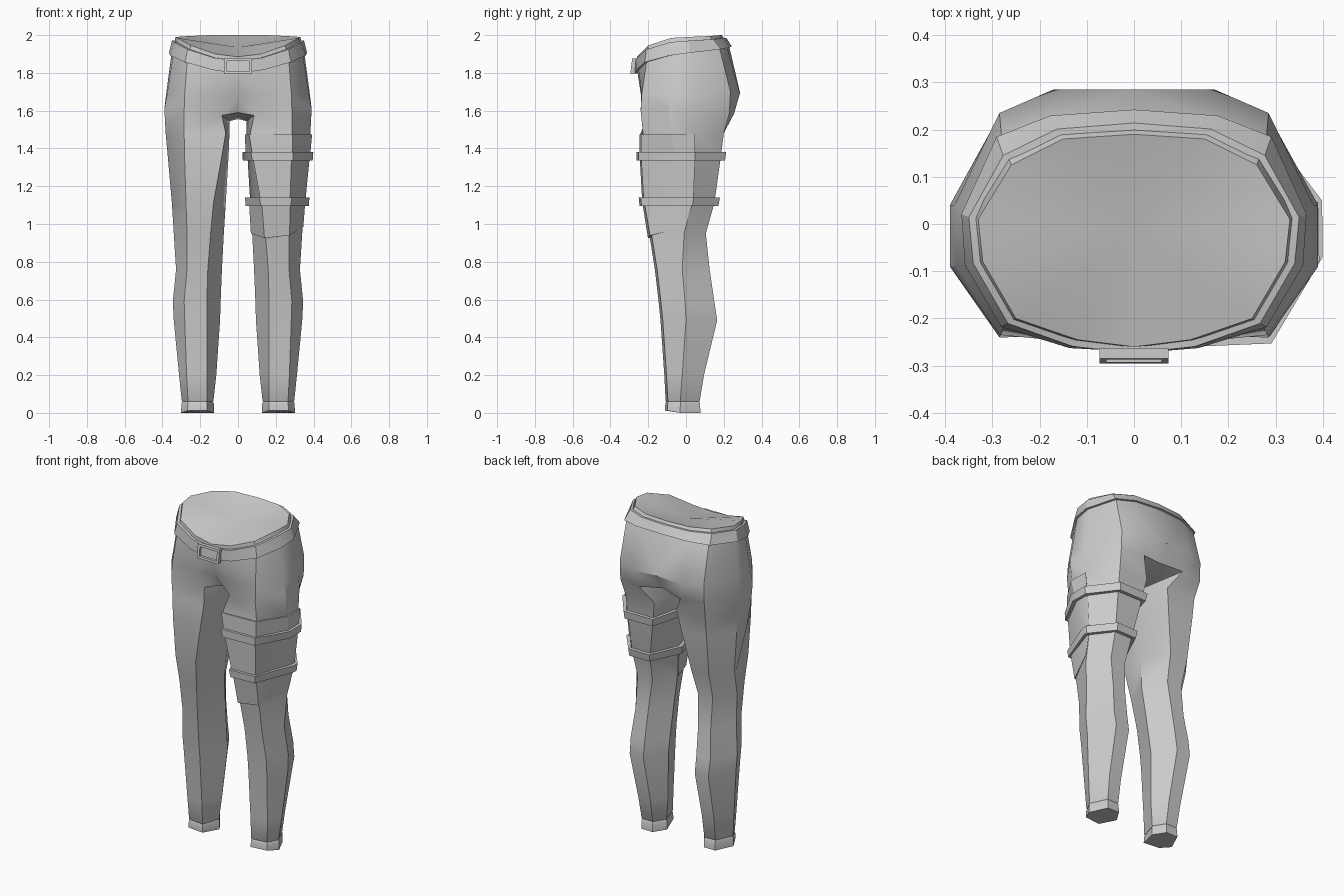
import bpy, bmesh, math
from mathutils import Vector

if "Cube" in bpy.data.objects:
    bpy.data.objects.remove(bpy.data.objects["Cube"])

grey = bpy.data.materials.new("cloth grey")
grey.diffuse_color = (0.6, 0.6, 0.6, 1)
grey.use_nodes = True
grey.node_tree.nodes["Principled BSDF"].inputs["Base Color"].default_value = grey.diffuse_color


def finish(name, bm, angle=30):
    bmesh.ops.remove_doubles(bm, verts=bm.verts, dist=0.0005)
    bmesh.ops.recalc_face_normals(bm, faces=bm.faces)
    me = bpy.data.meshes.new(name)
    bm.to_mesh(me)
    bm.free()
    ob = bpy.data.objects.new(name, me)
    bpy.context.collection.objects.link(ob)
    me.materials.append(grey)
    bpy.ops.object.select_all(action='DESELECT')
    ob.select_set(True)
    bpy.context.view_layer.objects.active = ob
    bpy.ops.object.shade_smooth_by_angle(angle=math.radians(angle))
    return ob


def bridge(bm, a, b, closed=True):
    n = len(a)
    for i in range(n if closed else n - 1):
        j = (i + 1) % n
        bm.faces.new((a[i], a[j], b[j], b[i]))


# leg sections: z, x inner, x front inner, x front outer, x outer,
# y front, y side front, y side back, y back
LEG = [
    (1.48, .045, .065, .285, .383, -.240, -.08, .04, .200),
    (1.36, .050, .085, .283, .372, -.240, -.06, .04, .185),
    (1.11, .065, .130, .275, .350, -.225, .01, .03, .150),
    (0.95, .075, .145, .270, .340, -.195, -.01, -.01, .105),
    (0.76, .085, .160, .270, .328, -.165, -.02, -.02, .125),
    (0.59, .092, .165, .285, .345, -.145, -.005, -.005, .150),
    (0.49, .095, .165, .282, .340, -.135, .0, .0, .165),
    (0.20, .115, .165, .272, .312, -.115, -.02, -.02, .095),
    (0.065, .130, .165, .265, .298, -.108, -.03, -.03, .073),
]


def section(r):
    z, xi, xa, xb, xo, yf, s1, s2, yb = r
    return [Vector(p) for p in (
        (xi, (yf + yb) / 2 + .02, z), (xa, yf, z), (xb, yf + .012, z),
        (xo, s1, z), (xo, s2, z), (xb - .015, yb, z), (xa + .01, yb, z))]


def leg_at(z):
    """Leg section interpolated at a height."""
    for a, b in zip(LEG, LEG[1:]):
        if a[0] >= z >= b[0]:
            t = (a[0] - z) / (a[0] - b[0])
            return [p.lerp(q, t) for p, q in zip(section(a), section(b))]


def grow(ring, d):
    c = sum(ring, Vector()) / len(ring)
    out = []
    for p in ring:
        v = Vector((p.x - c.x, p.y - c.y, 0))
        out.append(p + v.normalized() * d)
    return out


# trousers: half rings from the front centre to the back centre
HIPS = [
    [(0, -.26, 1.885), (.12, -.245, 1.90), (.25, -.2, 1.945), (.32, -.08, 1.985),
     (.33, .01, 1.99), (.26, .125, 1.995), (.15, .18, 2), (0, .19, 2)],
    [(0, -.255, 1.79), (.13, -.25, 1.81), (.27, -.21, 1.85), (.345, -.085, 1.885),
     (.352, .02, 1.90), (.28, .18, 1.92), (.17, .22, 1.93), (0, .23, 1.935)],
    [(0, -.225, 1.68), (.12, -.238, 1.68), (.283, -.235, 1.68), (.375, -.09, 1.69),
     (.38, .04, 1.69), (.285, .235, 1.70), (.17, .285, 1.69), (0, .285, 1.70)],
    [(0, -.15, 1.59), (.085, -.205, 1.575), (.285, -.24, 1.60), (.39, -.09, 1.61),
     (.39, .04, 1.61), (.285, .23, 1.585), (.14, .255, 1.585), (0, .225, 1.60)],
]

bm = bmesh.new()
rows = [[bm.verts.new(p) for p in r] for r in HIPS]
for a, b in zip(rows, rows[1:]):
    bridge(bm, a, b, False)
# crotch bridge
hem = rows[-1]
mid = bm.verts.new((0, .03, 1.555))
inner = bm.verts.new((.045, .02, 1.545))
bm.faces.new((hem[0], hem[1], inner, mid))
bm.faces.new((mid, inner, hem[6], hem[7]))
# leg
prev = [inner] + hem[1:7]
for r in LEG:
    ring = [bm.verts.new(p) for p in section(r)]
    bridge(bm, prev, ring)
    prev = ring
# stitched ankle hem and sole cap
for z, d in ((.06, -.004), (.05, .002), (.012, .003)):
    pts = grow(section((z,) + LEG[-1][1:]), d)
    if z < .02:
        for i in (0, 4, 5, 6, 3):
            pts[i].z = 0
    ring = [bm.verts.new(p) for p in pts]
    bridge(bm, prev, ring)
    prev = ring
bm.faces.new(prev)
# mirrored half
dup = bmesh.ops.duplicate(bm, geom=bm.verts[:] + bm.edges[:] + bm.faces[:])["geom"]
for v in dup:
    if isinstance(v, bmesh.types.BMVert):
        v.co.x *= -1
bmesh.ops.reverse_faces(bm, faces=[f for f in dup if isinstance(f, bmesh.types.BMFace)])
bmesh.ops.remove_doubles(bm, verts=bm.verts, dist=0.0005)
# closed waist, slightly sunken in the middle
rim = [e for e in bm.edges if e.is_boundary]
centre = bm.verts.new((0, -.02, 1.935))
for e in rim:
    bm.faces.new((e.verts[0], e.verts[1], centre))
finish("trousers", bm, 32)


def band(name, top, bottom, out, inset, closed=True):
    """Band with thickness following two rings."""
    bm = bmesh.new()
    loops = [grow(top, inset), grow(top, out), grow(bottom, out), grow(bottom, inset)]
    loops = [[bm.verts.new(p) for p in r] for r in loops]
    for i in range(4):
        bridge(bm, loops[i], loops[(i + 1) % 4], closed)
    if not closed:
        for k in (0, -1):
            bm.faces.new([r[k] for r in loops])
    return finish(name, bm)


# belt around the waist
def full(half):
    h = [Vector(p) for p in half]
    return h + [Vector((-p.x, p.y, p.z)) for p in h[-2:0:-1]]


a, b = full(HIPS[0]), full(HIPS[1])
band("belt", [p.lerp(q, .22) for p, q in zip(a, b)],
     [p.lerp(q, .93) for p, q in zip(a, b)], .015, -.004)

# buckle frame
bm = bmesh.new()
loops = []
for w, h, y in ((.073, .042, -.268), (.073, .042, -.29), (.058, .028, -.29), (.058, .028, -.275)):
    loops.append([bm.verts.new((sx * w, y + .12 * (.0 - sz * h) * -1, 1.835 + sz * h))
                  for sx, sz in ((-1, -1), (1, -1), (1, 1), (-1, 1))])
for p, q in zip(loops, loops[1:]):
    bridge(bm, p, q)
bm.faces.new(loops[-1])
bm.faces.new(loops[0])
finish("buckle", bm)

# thigh straps
for name, hi, lo in (("upper_thigh_strap", 1.382, 1.335), ("lower_thigh_strap", 1.14, 1.095)):
    band(name, leg_at(hi), leg_at(lo), .026, .004)

# thigh pad under the straps, on the front and outer sides
band("thigh_pad_top", leg_at(1.475)[0:5], leg_at(1.36)[0:5], .010, -.004, False)
band("thigh_pad", leg_at(1.36)[1:5], leg_at(1.11)[1:5], .010, -.004, False)

# knee flap with a slanted lower edge
low = leg_at(.955)[0:5]
for p, z in zip(low, (.95, .925, .94, .985, .985)):
    p.z = z
band("knee_flap", leg_at(1.11)[0:5], low, .007, -.004, False)
